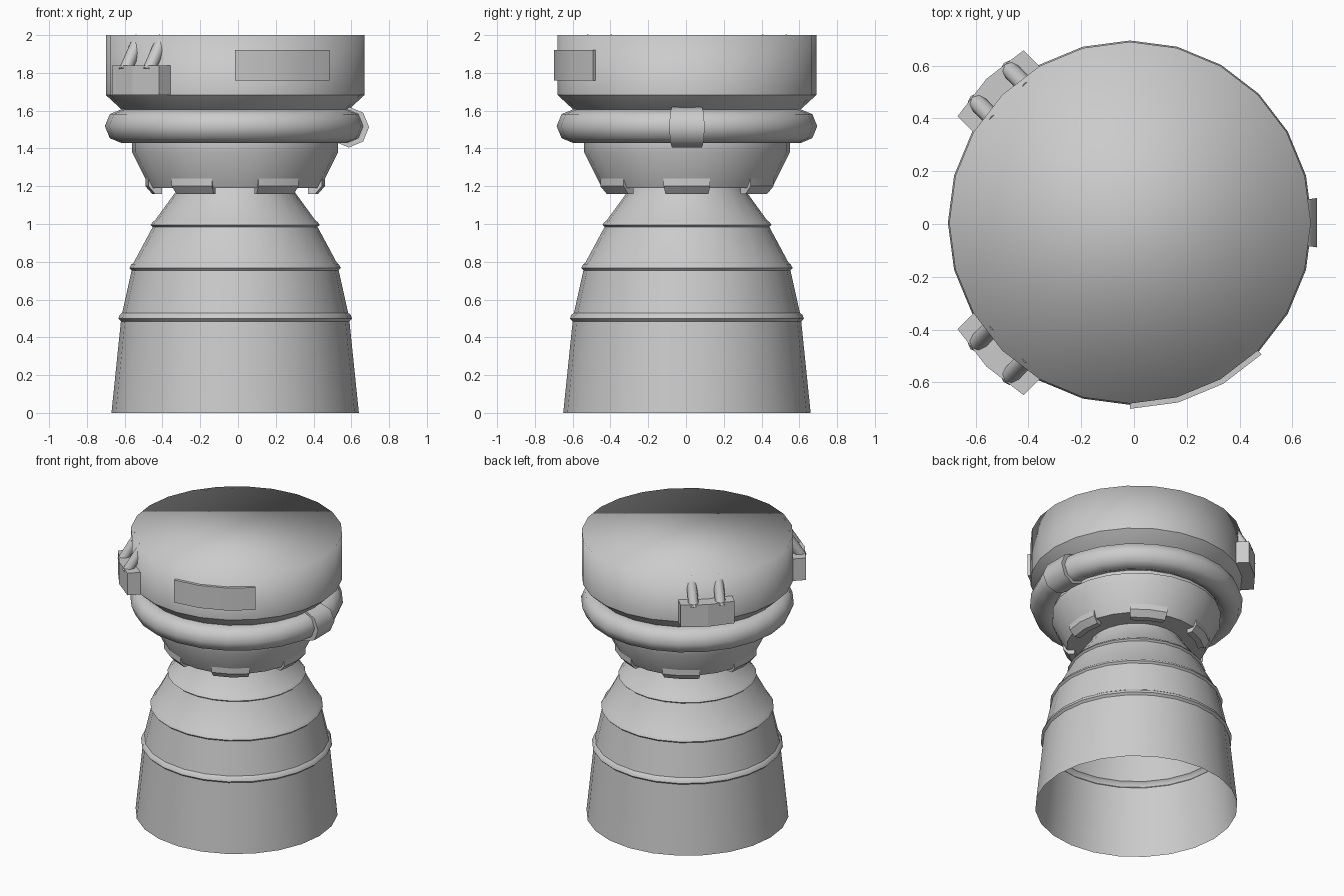
import bpy, bmesh, math
from mathutils import Vector

if "Cube" in bpy.data.objects:
    bpy.data.objects.remove(bpy.data.objects["Cube"])

CX, CY, SIDES = -0.015, 0.005, 24
STEP = 2 * math.pi / SIDES

grey = bpy.data.materials.new("plain grey")
grey.diffuse_color = (0.6, 0.6, 0.6, 1)
grey.use_nodes = True
grey.node_tree.nodes["Principled BSDF"].inputs["Base Color"].default_value = grey.diffuse_color


def finish(name, bm, angle=35, fix=True):
    """Turn a bmesh into an object, smooth with sharp edges above the angle."""
    if fix:
        bmesh.ops.recalc_face_normals(bm, faces=bm.faces)
    bm.normal_update()
    for f in bm.faces:
        f.smooth = True
    for e in bm.edges:
        if len(e.link_faces) == 2:
            e.smooth = e.calc_face_angle(0) < math.radians(angle)
    me = bpy.data.meshes.new(name)
    bm.to_mesh(me)
    bm.free()
    me.materials.append(grey)
    ob = bpy.data.objects.new(name, me)
    ob.location = (CX, CY, 0)
    bpy.context.collection.objects.link(ob)
    return ob


def lathe(name, profile, start=0, count=SIDES, loop=False, caps=(), angle=35, fix=True):
    """Spin an (r, z) profile over count facets; a partial spin gets end caps."""
    bm = bmesh.new()
    full = count == SIDES
    cols = []
    for i in range(count if full else count + 1):
        a = start + i * STEP
        cols.append([bm.verts.new((r * math.cos(a), r * math.sin(a), z)) for r, z in profile])
    n = len(profile)
    for i in range(count):
        p, q = cols[i], cols[(i + 1) % len(cols)]
        for j in range(n if loop else n - 1):
            k = (j + 1) % n
            bm.faces.new((p[j], q[j], q[k], p[k]))
    if not full:
        bm.faces.new(cols[0])
        bm.faces.new(cols[-1][::-1])
    for j in caps:
        bm.faces.new([c[j] for c in cols])
    return finish(name, bm, angle, fix)


def octagon(major, minor, z):
    return [(major + minor * math.cos(k * math.pi / 4),
             z + minor * math.sin(k * math.pi / 4)) for k in range(8)]


def bump(r0, z0, r1, z1, out):
    """Profile points of a small raised band."""
    dz = z1 - z0
    return [(r0, z0), (r0 + out, z0 + dz * 0.3), (r1 + out, z0 + dz * 0.75), (r1, z1)]


# Nozzle bell, open below, with three raised bands
bell = [(0.655, 0.0)]
bell += bump(0.605, 0.485, 0.598, 0.53, 0.014)
bell += bump(0.548, 0.755, 0.538, 0.795, 0.012)
bell += bump(0.436, 0.985, 0.424, 1.02, 0.012)
bell += [(0.315, 1.17), (0.30, 1.21)]
lathe("nozzle_bell", bell, fix=False)

# Mounting cone and the neck behind the pipe ring
lathe("mount_cone", [(0.45, 1.19), (0.545, 1.38), (0.545, 1.43), (0.52, 1.44),
                     (0.52, 1.56), (0.595, 1.60), (0.685, 1.683)], caps=(0,))

# Upper drum, softly shaded over the top rim
lathe("upper_drum", [(0.685, 1.683), (0.685, 2.0)], caps=(1,), angle=120)

# Pipe ring and its clamp
lathe("pipe_ring", octagon(0.60, 0.09, 1.518), loop=True, angle=60)
lathe("pipe_clamp", octagon(0.607, 0.108, 1.513), start=-STEP / 2, count=1, loop=True, angle=60)

# Six clips under the cone
clip = [(0.40, 1.19), (0.40, 1.16), (0.44, 1.16), (0.475, 1.20), (0.475, 1.255), (0.43, 1.255)]
for i in range(6):
    lathe("clip_%d" % (i + 1), clip, start=i * math.pi / 3 - STEP, count=2, loop=True)

# Curved front plate
lathe("front_plate", [(0.66, 1.76), (0.705, 1.76), (0.705, 1.92), (0.66, 1.92)],
      start=-math.pi / 2, count=3, loop=True)


# Side boxes, each with two slanted pipes running into the drum
def side_box(label, angle):
    u = Vector((math.cos(angle), math.sin(angle), 0))
    t = Vector((-math.sin(angle), math.cos(angle), 0))
    up = Vector((0, 0, 1))
    outline = [(0.60, -0.177), (0.747, -0.177), (0.77, 0), (0.747, 0.177), (0.60, 0.177)]
    bm = bmesh.new()
    base = bm.faces.new([bm.verts.new(u * r + t * s + up * 1.683) for r, s in outline])
    top = bmesh.ops.extrude_face_region(bm, geom=[base])["geom"]
    bmesh.ops.translate(bm, vec=(0, 0, 0.157),
                        verts=[v for v in top if isinstance(v, bmesh.types.BMVert)])
    finish(label + "_box", bm, 10)
    for k, s in enumerate((-0.088, 0.088)):
        a = u * 0.737 + t * s + up * 1.81
        b = u * 0.628 + t * s + up * 1.985
        bm = bmesh.new()
        bmesh.ops.create_cone(bm, cap_ends=True, segments=8, radius1=0.034, radius2=0.034,
                              depth=(b - a).length)
        rot = (b - a).to_track_quat('Z', 'Y')
        for v in bm.verts:
            v.co = rot @ v.co + (a + b) / 2
        finish("%s_pipe_%d" % (label, k + 1), bm, 60)


side_box("front_left", math.radians(225))
side_box("back_left", math.radians(135))
